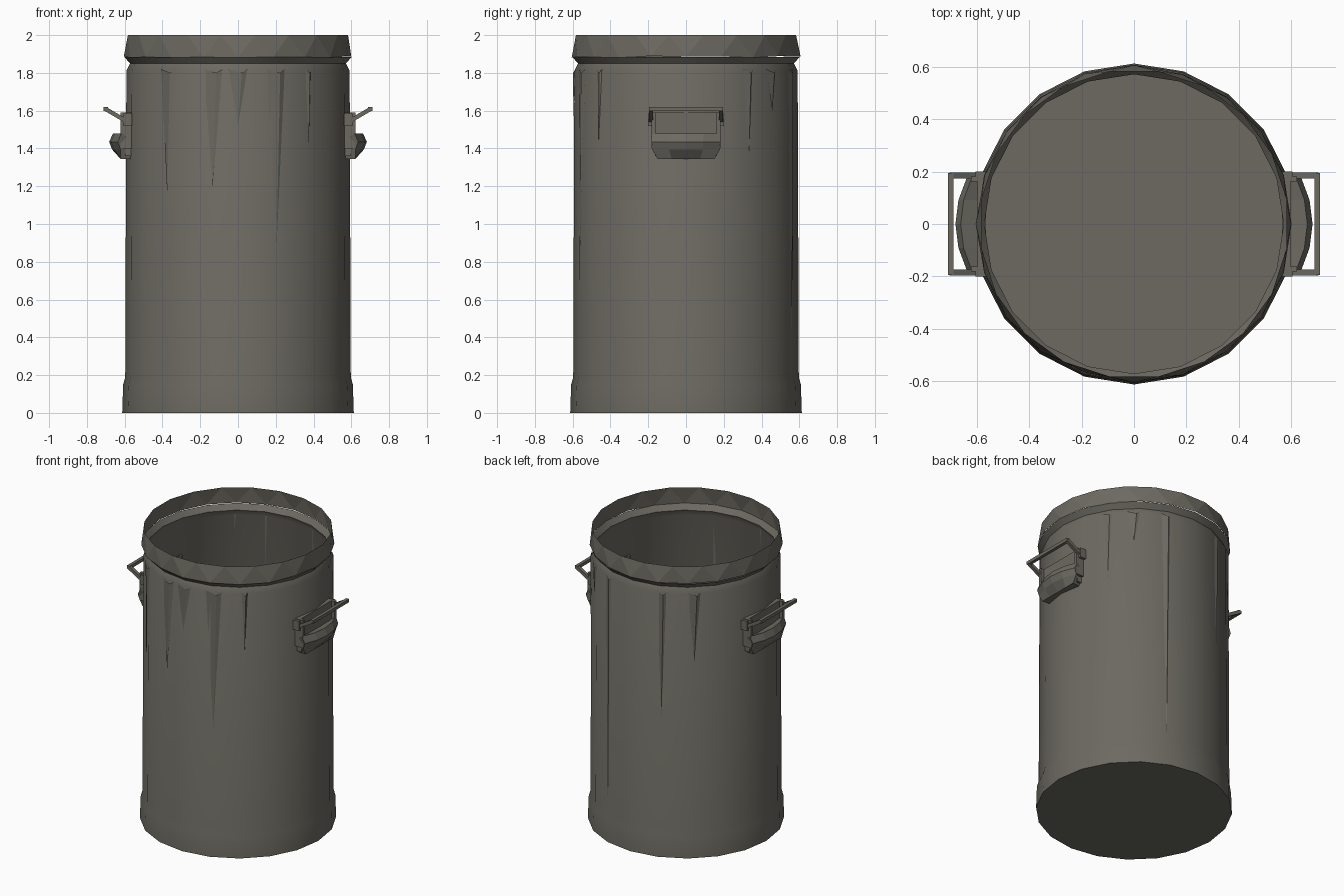
import bpy, bmesh, math, random
from mathutils import Vector

random.seed(4)
cube = bpy.data.objects.get("Cube")
if cube:
    bpy.data.objects.remove(cube, do_unlink=True)

# Weathered steel
steel = bpy.data.materials.new("dull_steel")
colour = (0.15, 0.143, 0.12, 1)
steel.diffuse_color = colour
steel.use_nodes = True
bsdf = next(n for n in steel.node_tree.nodes if n.type == 'BSDF_PRINCIPLED')
bsdf.inputs["Base Color"].default_value = colour


def finish(name, bm, smooth=False, recalc=True):
    if recalc:
        bmesh.ops.recalc_face_normals(bm, faces=bm.faces)
    mesh = bpy.data.meshes.new(name)
    bm.to_mesh(mesh)
    bm.free()
    mesh.materials.append(steel)
    obj = bpy.data.objects.new(name, mesh)
    bpy.context.collection.objects.link(obj)
    if smooth:
        bpy.ops.object.select_all(action='DESELECT')
        obj.select_set(True)
        bpy.context.view_layer.objects.active = obj
        bpy.ops.object.shade_smooth_by_angle(angle=math.radians(40))
    return obj


def polar(radius, angle, z):
    return Vector((radius * math.cos(angle), radius * math.sin(angle), z))


def ring(bm, radius, z, sides, shift=0.0, wobble=0.0):
    return [bm.verts.new(polar(radius + random.uniform(-wobble, wobble),
                               math.tau * (i + shift) / sides,
                               z + random.uniform(-wobble, wobble)))
            for i in range(sides)]


def bridge(bm, low, high):
    n = len(low)
    for i in range(n):
        j = (i + 1) % n
        bm.faces.new((low[i], low[j], high[j], high[i]))


# Body: floor, flared foot, straight wall and the neck under the rim
SIDES = 20
bm = bmesh.new()
profile = [(0.613, 0), (0.608, 0.15), (0.597, 0.19), (0.591, 1.81),
           (0.572, 1.85), (0.602, 1.885)]
rings = [ring(bm, r, z, SIDES) for r, z in profile]
for low, high in zip(rings, rings[1:]):
    bridge(bm, low, high)
bm.faces.new(list(reversed(rings[0])))
finish("can_body", bm, smooth=True)

# Rim: battered band of alternating flat triangles
bm = bmesh.new()
low = ring(bm, 0.602, 1.885, SIDES, wobble=0.005)
high = ring(bm, 0.59, 2.0, SIDES, shift=0.5)
for v in high:
    v.co.z = 2.0
for i in range(SIDES):
    j = (i + 1) % SIDES
    bm.faces.new((low[i], low[j], high[i]))
    bm.faces.new((high[i], low[j], high[j]))
finish("rim_band", bm)

# Tapering creases running down the wall: angle, tip height, half width
creases = [(231, 1.17, 0.05), (257, 1.2, 0.05), (270, 1.52, 0.05),
           (290, 0.88, 0.05), (309, 1.42, 0.018), (34, 1.35, 0.03),
           (50, 1.6, 0.04), (70, 0.2, 0.03), (110, 0.95, 0.03),
           (130, 1.35, 0.04)]
bm = bmesh.new()
for degrees, tip, half in creases:
    a = math.radians(degrees)
    spread = half / 0.59
    left = bm.verts.new(polar(0.588, a - spread, 1.82))
    right = bm.verts.new(polar(0.588, a + spread, 1.82))
    ridge = bm.verts.new(polar(0.598, a + spread * 0.4, 1.8))
    point = bm.verts.new(polar(0.596, a, tip))
    bm.faces.new((left, point, ridge))
    bm.faces.new((ridge, point, right))
finish("wall_creases", bm, recalc=False)


def bar(bm, start, end, width):
    """Square bar between two points."""
    start, end = Vector(start), Vector(end)
    along = (end - start).normalized()
    side = along.cross(Vector((0, 0, 1))).normalized() * width / 2
    up = side.cross(along).normalized() * width / 2
    ends = [[bm.verts.new(p + s * side + u * up)
             for s, u in ((-1, -1), (1, -1), (1, 1), (-1, 1))]
            for p in (start, end)]
    bridge(bm, *ends)
    bm.faces.new(ends[0])
    bm.faces.new(ends[1])


def box(bm, low, high):
    made = bmesh.ops.create_cube(bm, size=1)["verts"]
    low, high = Vector(low), Vector(high)
    for v in made:
        v.co = Vector([(low[k] + high[k]) / 2 + v.co[k] * (high[k] - low[k])
                       for k in range(3)])


def mirror_to_other_side(obj, name):
    bm = bmesh.new()
    bm.from_mesh(obj.data)
    for v in bm.verts:
        v.co.x *= -1
    finish(name, bm)


# Swinging handle: two arms and a grip
bm = bmesh.new()
for y in (-0.185, 0.185):
    bar(bm, (0.575, y, 1.535), (0.70, y, 1.608), 0.022)
bar(bm, (0.70, -0.195, 1.608), (0.70, 0.195, 1.608), 0.022)
mirror_to_other_side(finish("left_handle", bm), "right_handle")

# Bracket: back plate, cheeks and pivots
bm = bmesh.new()
box(bm, (0.565, -0.165, 1.36), (0.598, 0.165, 1.59))
for s in (-1, 1):
    ys = sorted((s * 0.162, s * 0.182))
    box(bm, (0.55, ys[0], 1.40), (0.622, ys[1], 1.59))
    ys = sorted((s * 0.18, s * 0.2))
    box(bm, (0.56, ys[0], 1.52), (0.605, ys[1], 1.585))
mirror_to_other_side(finish("left_bracket", bm), "right_bracket")

# Bulging lip below the handle, fullest in the middle
bm = bmesh.new()
sections = []
for t in (-1, -0.5, 0, 0.5, 1):
    front = 0.682 - 0.045 * t * t
    points = [(0.57, 1.345, 0.145), (0.622, 1.345, 0.15),
              (front - 0.015, 1.395, 0.18), (front, 1.435, 0.182),
              (front - 0.02, 1.48, 0.185), (0.57, 1.45, 0.18)]
    sections.append([bm.verts.new((x, t * half, z)) for x, z, half in points])
for a, b in zip(sections, sections[1:]):
    bridge(bm, a, b)
bm.faces.new(sections[0])
bm.faces.new(sections[-1])
mirror_to_other_side(finish("left_lip", bm), "right_lip")
